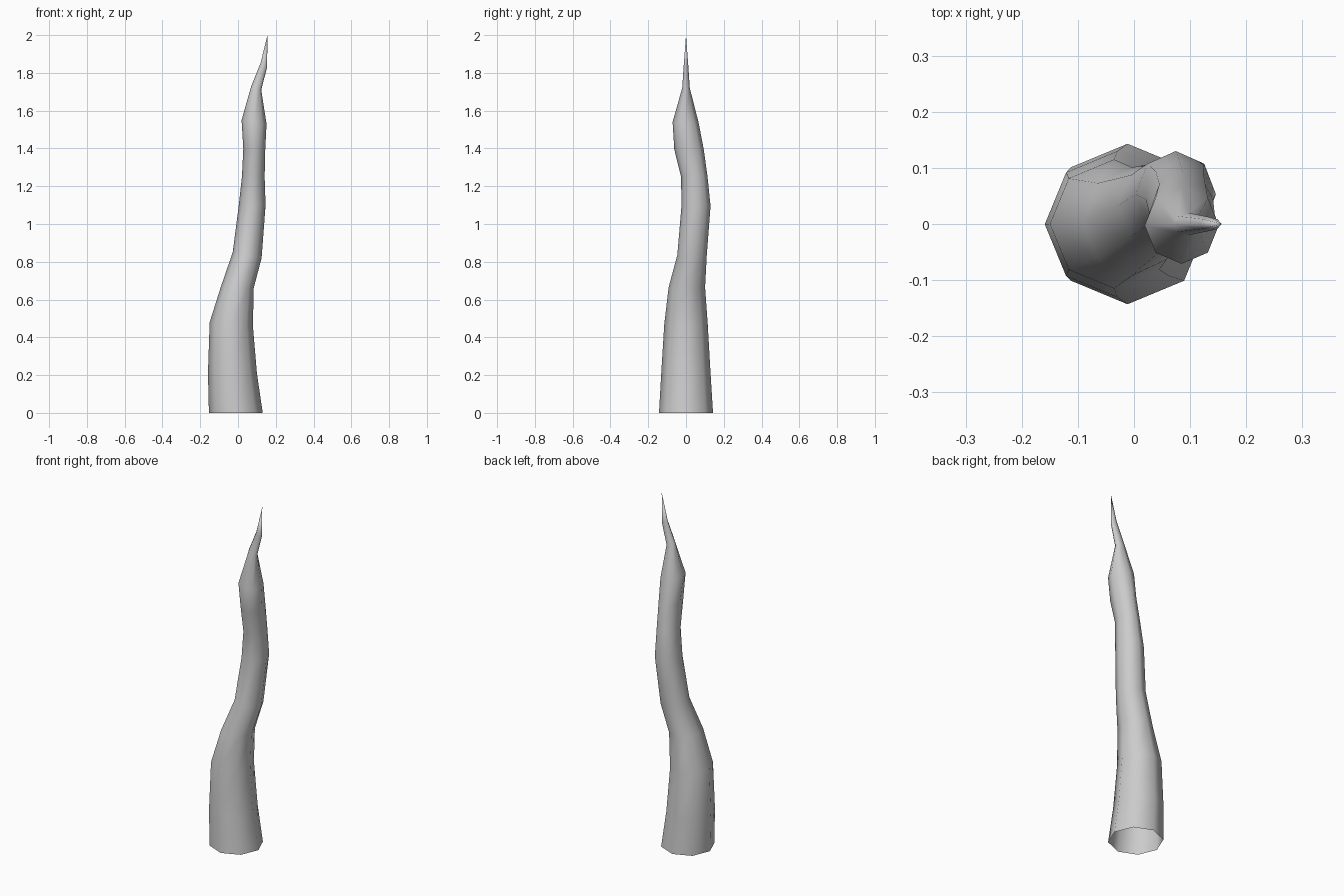
import bpy, bmesh
from math import cos, sin, pi

if "Cube" in bpy.data.objects:
    bpy.data.objects.remove(bpy.data.objects["Cube"])

SIDES = 8
# Cross-sections: left x, left z, right x, right z, front y, back y
RINGS = [
    (-.154, 0, .131, 0, -.143, .143),
    (-.159, .21, .100, .21, -.131, .130),
    (-.150, .48, .079, .46, -.115, .115),
    (-.090, .67, .083, .66, -.092, .101),
    (-.028, .85, .125, .82, -.046, .110),
    (.003, 1.09, .146, 1.10, -.024, .130),
    (.021, 1.25, .141, 1.25, -.026, .114),
    (.028, 1.40, .144, 1.39, -.062, .094),
    (.019, 1.55, .151, 1.53, -.071, .066),
    (.070, 1.73, .123, 1.71, -.020, .020),
    (.119, 1.85, .154, 1.83, -.012, .012),
]
TIP = (.156, 0, 2)

bm = bmesh.new()


def make_ring(xl, zl, xr, zr, yf, yb):
    """Octagonal section, tilted between its left and right heights."""
    ring = []
    for i in range(SIDES):
        c, s = cos(2 * pi * i / SIDES), sin(2 * pi * i / SIDES)
        t = (1 + c) / 2
        ring.append(bm.verts.new((xl + (xr - xl) * t,
                                  (yf + yb) / 2 + (yb - yf) / 2 * s,
                                  zl + (zr - zl) * t)))
    return ring


# Winding hollow body, open at the base
rings = [make_ring(*r) for r in RINGS]
for a, b in zip(rings, rings[1:]):
    for i in range(SIDES):
        j = (i + 1) % SIDES
        bm.faces.new((a[i], a[j], b[j], b[i]))

# Pointed end
tip = bm.verts.new(TIP)
for i in range(SIDES):
    bm.faces.new((rings[-1][i], rings[-1][(i + 1) % SIDES], tip))

for f in bm.faces:
    f.smooth = True
mesh = bpy.data.meshes.new("curved_spike")
bm.to_mesh(mesh)
bm.free()
bpy.context.collection.objects.link(bpy.data.objects.new("curved_spike", mesh))
